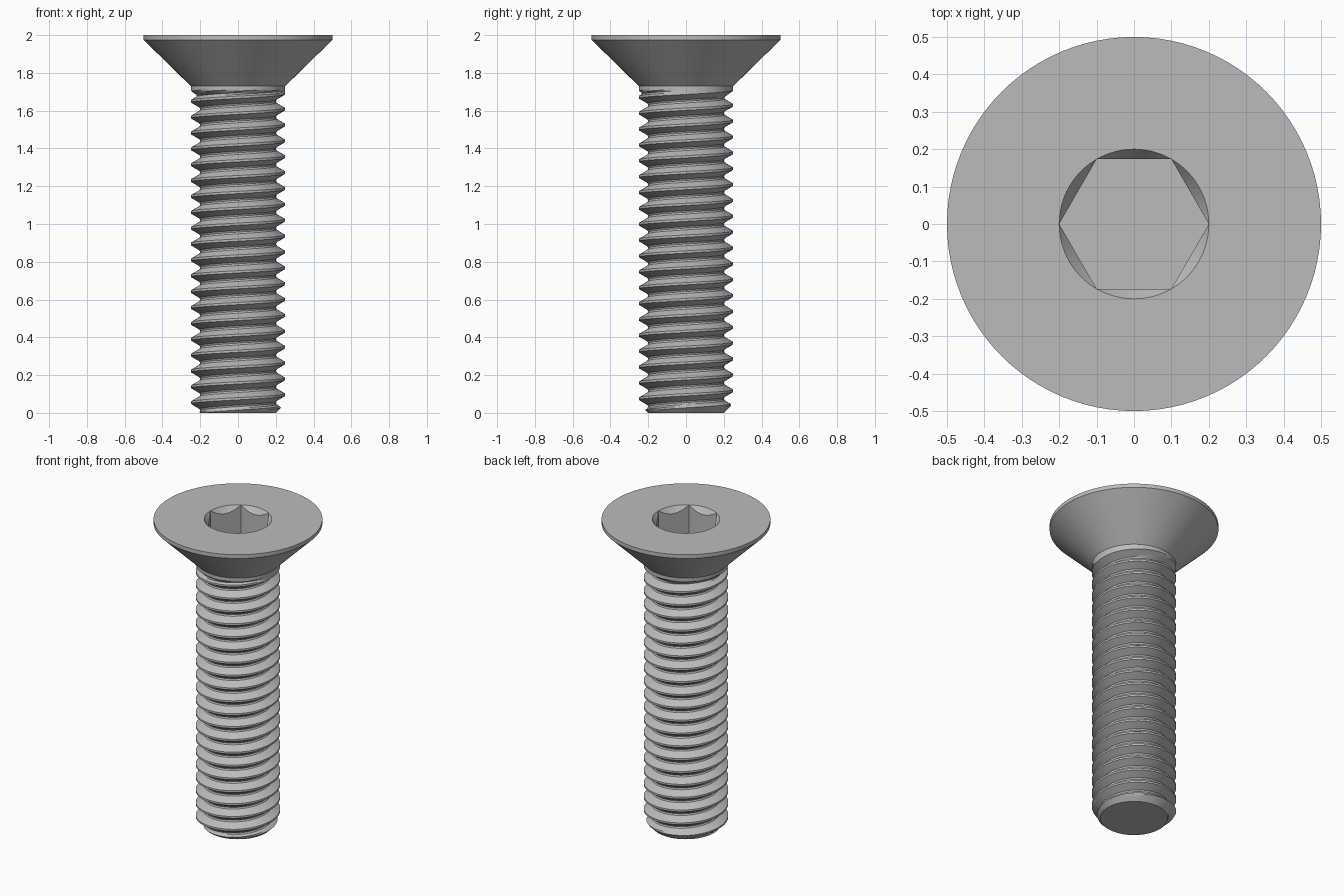
import bpy, bmesh, math

cube = bpy.data.objects.get("Cube")
if cube:
    bpy.data.objects.remove(cube, do_unlink=True)

steel = bpy.data.materials.new("grey steel")
steel.use_nodes = True
GREY = (0.5, 0.5, 0.5, 1)
steel.diffuse_color = GREY
steel.node_tree.nodes["Principled BSDF"].inputs["Base Color"].default_value = GREY

SEGMENTS = 96
TURN = 2 * math.pi
PITCH = 0.084
NECK_Z = 1.73


def polar(r, a, z):
    return (r * math.cos(a), r * math.sin(a), z)


def finish(bm, name):
    """Weld the mesh, make the object and smooth all but its sharp edges."""
    bmesh.ops.remove_doubles(bm, verts=bm.verts, dist=0.00005)
    bmesh.ops.dissolve_degenerate(bm, edges=bm.edges, dist=0.00005)
    bmesh.ops.recalc_face_normals(bm, faces=bm.faces)
    mesh = bpy.data.meshes.new(name)
    bm.to_mesh(mesh)
    bm.free()
    mesh.materials.append(steel)
    obj = bpy.data.objects.new(name, mesh)
    bpy.context.collection.objects.link(obj)
    bpy.ops.object.select_all(action="DESELECT")
    obj.select_set(True)
    bpy.context.view_layer.objects.active = obj
    bpy.ops.object.shade_smooth_by_angle(angle=math.radians(28))


def bridge(bm, low, high, closed=True):
    """Join two rows of vertices with quads."""
    n = len(low)
    for i in range(n if closed else n - 1):
        j = (i + 1) % n
        bm.faces.new((low[i], low[j], high[j], high[i]))


# Countersunk head with a chamfered hexagonal socket
def hexagon(a):
    return 0.2 * math.cos(math.pi / 6) / math.cos(a % (math.pi / 3) - math.pi / 6)


def constant(value):
    return lambda a: value


head_rings = [
    (constant(0.25), constant(NECK_Z - 0.01)),
    (constant(0.25), constant(NECK_Z)),
    (constant(0.5), constant(1.975)),
    (constant(0.5), constant(2)),
    (constant(0.2), constant(2)),
    (hexagon, lambda a: 2 - 1.4 * (0.2 - hexagon(a))),
    (hexagon, constant(1.76)),
]
bm = bmesh.new()
angles = [TURN * i / SEGMENTS for i in range(SEGMENTS)]
rings = [[bm.verts.new(polar(r(a), a, z(a))) for a in angles] for r, z in head_rings]
for low, high in zip(rings, rings[1:]):
    bridge(bm, low, high)
bm.faces.new(rings[-1])
finish(bm, "countersunk_head")

# Thread section: height within one pitch, radius
section = [(-0.006, 0.25), (0.006, 0.25), (0.033, 0.204), (0.042, 0.2),
           (0.051, 0.204), (PITCH - 0.006, 0.25)]


def shaft_radius(a, z):
    """Helical thread, limited by the end chamfer and run out at the neck."""
    t = (z - 0.012 - PITCH * a / TURN + 0.006) % PITCH - 0.006
    r = section[-1][1]
    for (z0, r0), (z1, r1) in zip(section, section[1:]):
        if z0 <= t <= z1:
            r = r0 + (r1 - r0) * (t - z0) / (z1 - z0)
            break
    r = min(r, 0.2 + z)
    return max(r, min(0.25, 0.25 - 1.4 * (1.705 - z)))


# Rows follow the helix; each flank is split into three strips
offsets = []
for (z0, r0), (z1, r1) in zip(section, section[1:]):
    cuts = 3 if abs(r1 - r0) > 0.02 else 1
    offsets += [z0 + (z1 - z0) * c / cuts for c in range(cuts)]

bm = bmesh.new()
rows = []
for turn in range(-2, 23):
    for offset in offsets:
        row = []
        for i in range(SEGMENTS + 1):
            a = TURN * i / SEGMENTS
            z = 0.012 + offset + PITCH * (turn + i / SEGMENTS)
            z = max(0, min(NECK_Z, z))
            row.append(bm.verts.new(polar(shaft_radius(a, z), a, z)))
        rows.append(row)
for low, high in zip(rows, rows[1:]):
    bridge(bm, low, high, closed=False)
bm.faces.new([bm.verts.new(polar(0.2, a, 0)) for a in angles])
finish(bm, "threaded_shaft")
